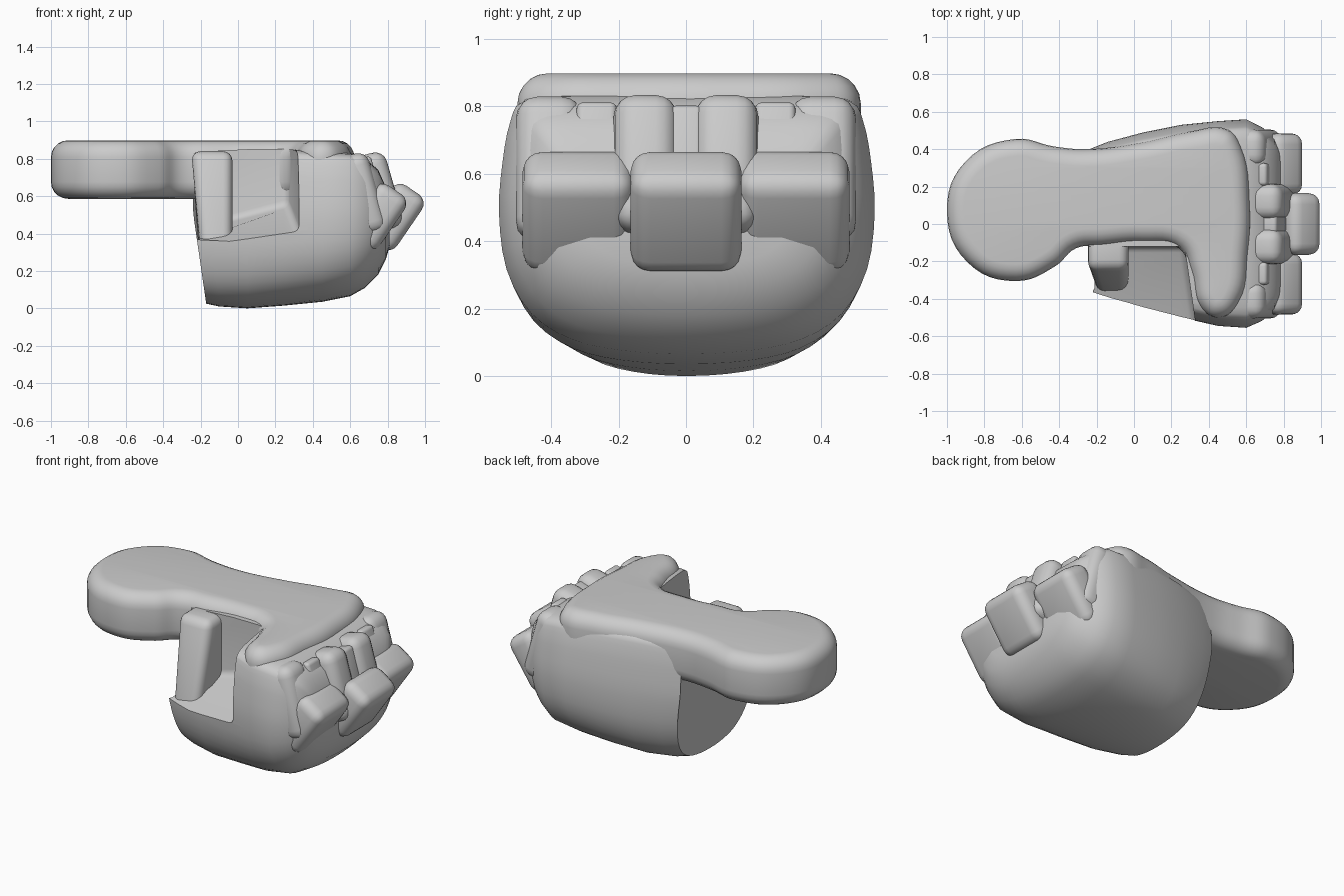
import bpy, bmesh, math

if "Cube" in bpy.data.objects:
    bpy.data.objects.remove(bpy.data.objects["Cube"], do_unlink=True)

GREY = (0.6, 0.6, 0.6, 1)
mat = bpy.data.materials.new("plain grey")
mat.use_nodes = True
mat.diffuse_color = GREY
mat.node_tree.nodes["Principled BSDF"].inputs["Base Color"].default_value = GREY


def add(name, bm):
    bmesh.ops.recalc_face_normals(bm, faces=bm.faces)
    me = bpy.data.meshes.new(name)
    bm.to_mesh(me)
    bm.free()
    me.materials.append(mat)
    ob = bpy.data.objects.new(name, me)
    bpy.context.collection.objects.link(ob)
    return ob


def activate(ob):
    bpy.ops.object.select_all(action='DESELECT')
    ob.select_set(True)
    bpy.context.view_layer.objects.active = ob


def smooth(ob, angle=35):
    activate(ob)
    bpy.ops.object.shade_smooth_by_angle(angle=math.radians(angle))


def unit_cube():
    bm = bmesh.new()
    bmesh.ops.create_cube(bm, size=1)
    return bm


def round_edges(bm, width):
    bmesh.ops.bevel(bm, geom=bm.edges[:], offset=width, segments=4,
                    profile=0.5, affect='EDGES')


def rounded_block(name, centre, size, tilt=0, bevel=0.05):
    bm = unit_cube()
    bmesh.ops.scale(bm, vec=size, verts=bm.verts)
    round_edges(bm, bevel)
    ob = add(name, bm)
    ob.location = centre
    ob.rotation_euler.y = tilt
    smooth(ob, 40)


def refine(points, steps=3):
    """Closed Catmull-Rom curve through the points."""
    out, n = [], len(points)
    for i in range(n):
        a, b, c, d = (points[(i + k) % n] for k in (-1, 0, 1, 2))
        for s in range(steps):
            t = s / steps
            out.append(tuple(
                q + .5 * t * (r - p + t * (2 * p - 5 * q + 4 * r - w + t * (3 * (q - r) + w - p)))
                for p, q, r, w in zip(a, b, c, d)))
    return out


# Palm body: one rounded section lofted along x (x, front width, back width, bottom, top)
half = [(0, 0), (.35, .015), (.62, .06), (.83, .16), (.96, .33), (1, .55),
        (.98, .75), (.94, .9), (.87, .98), (.6, 1), (0, 1)]
section = refine(half + [(-u, v) for u, v in half[-2:0:-1]])
stations = [(-.17, .37, .4, .025, .83), (-.1, .4, .44, .01, .84), (.05, .45, .49, 0, .85),
            (.25, .5, .53, .015, .85), (.45, .545, .55, .035, .84), (.6, .555, .56, .065, .83),
            (.68, .52, .52, .11, .8), (.75, .47, .47, .18, .74), (.79, .4, .4, .26, .65),
            (.81, .3, .3, .33, .58)]
bm = bmesh.new()
rings = []
for i, (x, front, back, low, high) in enumerate(stations):
    lean = {0: .07, 1: .04}.get(i, 0)
    rings.append([bm.verts.new((x - lean * min(v / .6, 1), u * (front if u < 0 else back),
                                low + v * (high - low))) for u, v in section])
for a, b in zip(rings, rings[1:]):
    for j in range(len(section)):
        k = (j + 1) % len(section)
        bm.faces.new((a[j], a[k], b[k], b[j]))
bm.faces.new(rings[0])
bm.faces.new(rings[-1])
palm = add("palm_body", bm)

# Open pocket in the front, with a floor that rises towards the back right
bm = unit_cube()
for v in bm.verts:
    right, back, up = v.co.x > 0, v.co.y > 0, v.co.z > 0
    v.co.x = (.27 if back else .36) if right else -.4
    v.co.y = -.12 if back else -.75
    v.co.z = 1.1 if up else ((.55 if back else .32) if right else .37)
round_edges(bm, .035)
cutter = add("pocket_cutter", bm)
cutter.hide_render = True
cut = palm.modifiers.new("pocket", 'BOOLEAN')
cut.operation = 'DIFFERENCE'
cut.solver = 'EXACT'
cut.object = cutter
activate(palm)
bpy.ops.object.modifier_apply(modifier=cut.name)
bpy.data.objects.remove(cutter, do_unlink=True)
smooth(palm)

# Upright wall closing the pocket, its front leaning back towards the top
bm = unit_cube()
for v in bm.verts:
    right, back, up = v.co.x > 0, v.co.y > 0, v.co.z > 0
    v.co.x = -.03 if right else (-.25 if up else -.2)
    v.co.y = -.05 if back else (-.24 if up else -.38)
    v.co.z = .84 if up else .28
round_edges(bm, .05)
smooth(add("pocket_wall", bm), 40)

# Top plate with a round lobe at one end and a cross arm at the other
outline = [(-1, .07), (-.9, .335), (-.63, .455), (-.43, .415), (-.25, .4), (.05, .44),
           (.3, .495), (.5, .505), (.57, .42), (.62, .1), (.61, -.15), (.56, -.42),
           (.46, -.5), (.36, -.45), (.3, -.25), (.24, -.13), (.05, -.1),
           (-.17, -.115), (-.31, -.13), (-.42, -.225), (-.63, -.305), (-.89, -.205)]
curve = bpy.data.curves.new("top_plate", 'CURVE')
curve.dimensions = '2D'
curve.fill_mode = 'BOTH'
curve.resolution_u = 6
curve.extrude = .066
curve.bevel_depth = .09
curve.bevel_resolution = 4
curve.offset = -.09
spline = curve.splines.new('BEZIER')
spline.bezier_points.add(len(outline) - 1)
spline.use_cyclic_u = True
for p, (x, y) in zip(spline.bezier_points, outline):
    p.co = (x, y, 0)
    p.handle_left_type = p.handle_right_type = 'AUTO'
plate = bpy.data.objects.new("top_plate", curve)
bpy.context.collection.objects.link(plate)
plate.location.z = .742
activate(plate)
bpy.ops.object.convert(target='MESH')
plate = bpy.context.view_layer.objects.active
bm = bmesh.new()
bm.from_mesh(plate.data)
bmesh.ops.remove_doubles(bm, verts=bm.verts, dist=.0005)
bmesh.ops.recalc_face_normals(bm, faces=bm.faces)
bm.to_mesh(plate.data)
bm.free()
plate.data.materials.clear()
plate.data.materials.append(mat)
smooth(plate)

# Lower row of three curled segments, their outer faces turned downwards
for side, y, x in (("right", -.32, .742), ("middle", 0, .835), ("left", .32, .742)):
    rounded_block(side + "_lower_segment", (x, y, .488), (.2, .33, .35), .6, .06)

# Upper row of four knuckles, with recessed webs between them
for side, s in (("right", -1), ("left", 1)):
    rounded_block(side + "_outer_knuckle", (.665, s * .405, .61), (.17, .2, .44), -.28, .065)
    rounded_block(side + "_inner_knuckle", (.74, s * .12, .62), (.2, .19, .42), -.28, .065)
    rounded_block(side + "_web", (.67, s * .265, .66), (.16, .12, .28), -.28, .02)
rounded_block("middle_web", (.72, 0, .66), (.16, .1, .26), -.28, .02)
